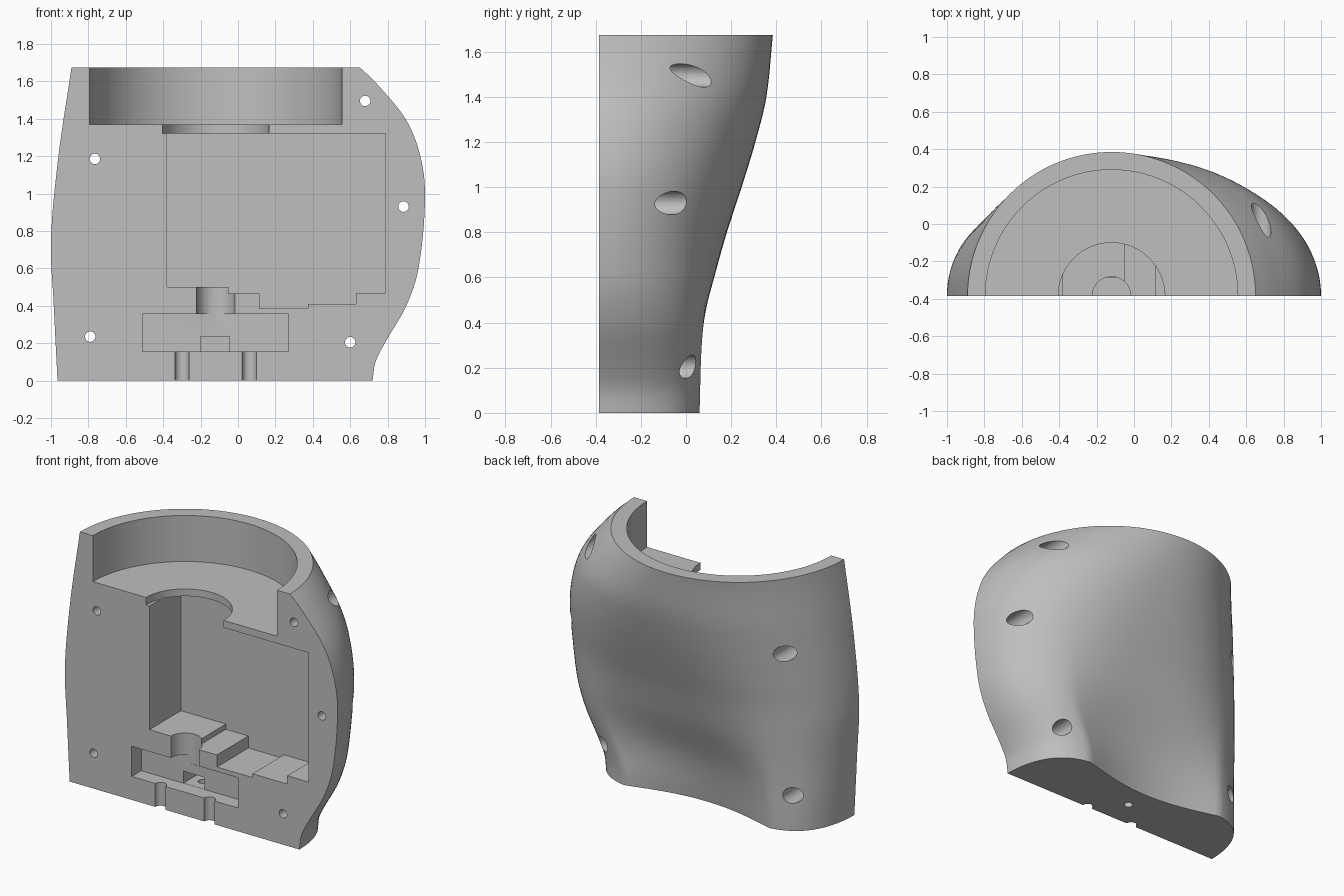
import bpy, bmesh, math
from mathutils import Matrix

cube = bpy.data.objects.get("Cube")
if cube:
    bpy.data.objects.remove(cube, do_unlink=True)

FRONT, HEIGHT, CX = -0.385, 1.675, -0.12
COLS, ROWS = 64, 44

grey = bpy.data.materials.new("plain grey")
grey.use_nodes = True
grey.diffuse_color = (0.52, 0.52, 0.52, 1)
grey.node_tree.nodes["Principled BSDF"].inputs["Base Color"].default_value = (0.52, 0.52, 0.52, 1)


def smooth_key(keys, z):
    """Cubic interpolation through (z, value) keys."""
    def slope(i):
        a, b = keys[max(i - 1, 0)], keys[min(i + 1, len(keys) - 1)]
        return (b[1] - a[1]) / (b[0] - a[0])
    i = 0
    while i < len(keys) - 2 and z > keys[i + 1][0]:
        i += 1
    (z0, v0), (z1, v1) = keys[i], keys[i + 1]
    d = z1 - z0
    t = (z - z0) / d
    return ((2*t**3 - 3*t**2 + 1) * v0 + (t**3 - 2*t**2 + t) * d * slope(i)
            + (3*t**2 - 2*t**3) * v1 + (t**3 - t**2) * d * slope(i + 1))


# Outline and section controls by height
RIGHT = [(0, .72), (.1, .735), (.2, .785), (.4, .9), (.6, .965), (.98, 1),
         (1.2, .975), (1.4, .895), (1.6, .73), (HEIGHT, .65)]
LEFT = [(0, -.965), (.4, -.985), (.75, -1), (1.2, -.96), (HEIGHT, -.89)]
DEPTH = [(0, .46), (.3, .48), (.6, .53), (.8, .57), (1, .63), (1.2, .69), (1.4, .74), (HEIGHT, .77)]
SQUARE = [(0, 6), (.3, 5), (.6, 3.7), (.9, 2.9), (1.2, 2.4), (1.5, 2.1), (HEIGHT, 2)]
DENT = [(0, .11), (.3, .075), (.6, .022), (.9, 0), (HEIGHT, 0)]
RIDGE = math.cos(math.pi * 18 / COLS)


def section_point(col, z):
    s = math.cos(math.pi * col / COLS)
    xl, xr = smooth_key(LEFT, z), smooth_key(RIGHT, z)
    p = smooth_key(SQUARE, z)
    h = smooth_key(DEPTH, z) * math.sqrt(max(0, 1 - abs(s) ** p))
    h -= smooth_key(DENT, z) * max(0, 1 - (s / RIDGE) ** 2)
    return ((xl + xr) / 2 + s * (xr - xl) / 2, FRONT + h, z)


# Curved half shell, lofted upward
bm = bmesh.new()
grid = [[bm.verts.new(section_point(c, HEIGHT * r / ROWS)) for c in range(COLS + 1)]
        for r in range(ROWS + 1)]
for low, high in zip(grid, grid[1:]):
    for c in range(COLS):
        bm.faces.new((low[c], low[c + 1], high[c + 1], high[c]))
bm.faces.new(grid[0])
bm.faces.new(grid[-1])
bm.faces.new([row[0] for row in grid] + [row[-1] for row in reversed(grid)])
bmesh.ops.recalc_face_normals(bm, faces=bm.faces)
mesh = bpy.data.meshes.new("half_housing")
bm.to_mesh(mesh)
bm.free()
mesh.materials.append(grey)
housing = bpy.data.objects.new("half_housing", mesh)
bpy.context.collection.objects.link(housing)


def cut(name, bm):
    """Subtract a solid from the housing."""
    bmesh.ops.recalc_face_normals(bm, faces=bm.faces)
    me = bpy.data.meshes.new(name)
    bm.to_mesh(me)
    bm.free()
    me.materials.append(grey)
    cutter = bpy.data.objects.new(name, me)
    cutter.hide_render = True
    bpy.context.collection.objects.link(cutter)
    mod = housing.modifiers.new(name, 'BOOLEAN')
    mod.operation, mod.solver, mod.object = 'DIFFERENCE', 'EXACT', cutter
    bpy.context.view_layer.objects.active = housing
    bpy.ops.object.modifier_apply(modifier=name)
    bpy.data.objects.remove(cutter, do_unlink=True)


def cut_profile(name, points, depth):
    """Pocket with an x-z outline, sunk from the flat front."""
    bm = bmesh.new()
    face = bm.faces.new([bm.verts.new((x, FRONT - .1, z)) for x, z in points])
    new = bmesh.ops.extrude_face_region(bm, geom=[face])["geom"]
    bmesh.ops.translate(bm, vec=(0, depth + .1, 0),
                        verts=[v for v in new if isinstance(v, bmesh.types.BMVert)])
    cut(name, bm)


def cut_box(name, x0, x1, z0, z1, depth):
    cut_profile(name, [(x0, z0), (x1, z0), (x1, z1), (x0, z1)], depth)


def cut_round(name, radius, start, end, a, b, axis='Z', sides=32):
    """Cylinder along z at (x, y), or along y at (x, z)."""
    bm = bmesh.new()
    mid = (start + end) / 2
    if axis == 'Z':
        place = Matrix.Translation((a, b, mid))
    else:
        place = Matrix.Translation((a, mid, b)) @ Matrix.Rotation(math.pi / 2, 4, 'X')
    bmesh.ops.create_cone(bm, cap_ends=True, segments=sides, radius1=radius,
                          radius2=radius, depth=end - start, matrix=place)
    cut(name, bm)


# Round recess at the top, and the narrower neck beneath it
cut_round("top_recess", .675, 1.37, 1.9, CX, FRONT, sides=96)
cut_round("neck_recess", .285, 1.32, 1.45, CX, FRONT, sides=64)

# Main chamber with its stepped floor
cut_profile("main_chamber", [(-.38, .5), (-.05, .5), (-.05, .465), (.115, .465), (.115, .385),
                             (.375, .385), (.375, .41), (.63, .41), (.63, .465),
                             (.785, .465), (.785, 1.322), (-.38, 1.322)], .33)

# Lower pocket, its notch, and the channels that meet it
cut_box("lower_pocket", -.51, .27, .155, .355, .1)
cut_box("pocket_notch", -.2, -.045, .156, .235, .24)
cut_round("shaft_channel", .103, .3, .56, CX, FRONT, sides=48)
for x in (-.3, .06):
    cut_round("pin_channel", .038, -.1, .2, x, FRONT)
cut_round("base_hole", .028, -.1, .2, CX, -.2)

# Screw holes with wide counterbores at the back
for x, z in ((-.765, 1.185), (-.79, .235), (.68, 1.495), (.885, .93), (.6, .205)):
    cut_round("screw_hole", .028, -.6, -.15, x, z, 'Y')
    cut_round("counterbore", .052, -.22, .7, x, z, 'Y')

# Smooth curves, crisp edges
bpy.ops.object.select_all(action='DESELECT')
housing.select_set(True)
bpy.context.view_layer.objects.active = housing
bpy.ops.object.shade_smooth_by_angle(angle=math.radians(32))
